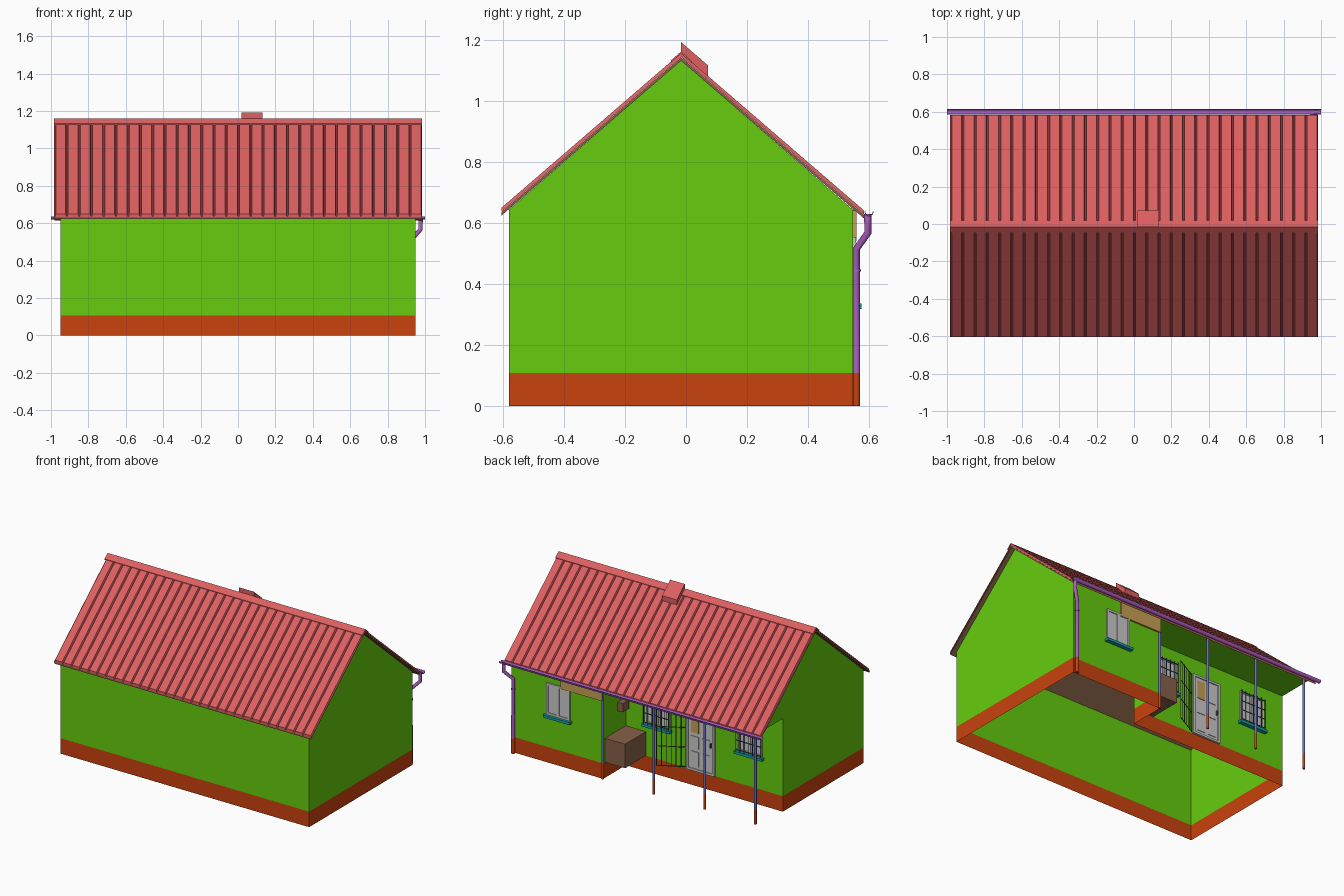
import bpy, bmesh, math
from mathutils import Vector

if "Cube" in bpy.data.objects:
    bpy.data.objects.remove(bpy.data.objects["Cube"])


def mat(name, r, g, b):
    lin = [((c / 255 + 0.055) / 1.055) ** 2.4 for c in (r, g, b)]
    m = bpy.data.materials.new(name)
    m.diffuse_color = (*lin, 1)
    m.use_nodes = True
    m.node_tree.nodes["Principled BSDF"].inputs["Base Color"].default_value = m.diffuse_color
    return m


GREEN = mat("green_render", 102, 205, 14)
ORANGE = mat("plinth_orange", 202, 66, 14)
RED = mat("roof_red", 222, 96, 98)
BROWN = mat("soffit_brown", 135, 98, 72)
PURPLE = mat("gutter_purple", 178, 98, 200)
BLUE = mat("post_blue", 105, 110, 190)
TEAL = mat("sill_teal", 20, 160, 160)
TAN = mat("panel_tan", 200, 160, 85)
DARK = mat("bar_dark", 70, 72, 100)
GATE = mat("gate_green", 60, 100, 40)


def mesh(name, verts, faces, m=None, extra=None, extra_faces=()):
    me = bpy.data.meshes.new(name)
    me.from_pydata(verts, [], faces)
    bm = bmesh.new()
    bm.from_mesh(me)
    bmesh.ops.recalc_face_normals(bm, faces=bm.faces)
    bm.to_mesh(me)
    bm.free()
    ob = bpy.data.objects.new(name, me)
    bpy.context.collection.objects.link(ob)
    if m:
        me.materials.append(m)
    return ob


def box(name, x0, x1, y0, y1, z0, z1, m=None):
    v = [(x, y, z) for x in (x0, x1) for y in (y0, y1) for z in (z0, z1)]
    f = [(0, 1, 3, 2), (4, 6, 7, 5), (0, 4, 5, 1), (2, 3, 7, 6), (0, 2, 6, 4), (1, 5, 7, 3)]
    return mesh(name, v, f, m)


def prism(name, profile, x0, x1, m=None):
    # (y, z) outline extruded along x
    n = len(profile)
    v = [(x, y, z) for x in (x0, x1) for y, z in profile]
    f = [(i, (i + 1) % n, (i + 1) % n + n, i + n) for i in range(n)]
    return mesh(name, v, f + [tuple(range(n)), tuple(range(n, 2 * n))], m)


def tube(name, pts, r, m=None, res=1):
    cu = bpy.data.curves.new(name, 'CURVE')
    cu.dimensions = '3D'
    cu.bevel_depth, cu.bevel_resolution, cu.use_fill_caps = r, res, True
    sp = cu.splines.new('POLY')
    sp.points.add(len(pts) - 1)
    for p, c in zip(sp.points, pts):
        p.co = (*c, 1)
    tmp = bpy.data.objects.new(name + "_curve", cu)
    me = bpy.data.meshes.new_from_object(tmp)
    bpy.data.objects.remove(tmp)
    me.name = name
    ob = bpy.data.objects.new(name, me)
    bpy.context.collection.objects.link(ob)
    me.materials.clear()
    if m:
        me.materials.append(m)
    return ob


YR, SL = -0.016, 0.862           # ridge position and roof slope
YF, YB, YP = -0.58, 0.547, 0.30  # front wall, back wall, porch wall
XE, XB = 0.95, 0.25              # gable walls, porch corner
ZP, ZE = 0.107, 0.643            # plinth top, eaves


def roof_z(y, top):
    return top - abs(y - YR) * SL


# Walls: open sheets around an L-shaped footprint
foot = [(-XE, YF), (XE, YF), (XE, YB), (XB, YB), (XB, YP), (-XE, YP)]
for name, z0, z1, m in (("plinth", 0, ZP, ORANGE), ("walls", ZP, ZE, GREEN)):
    v = [(x, y, z) for z in (z0, z1) for x, y in foot]
    mesh(name, v, [(i, (i + 1) % 6, (i + 1) % 6 + 6, i + 6) for i in range(6)], m)
for x, side in ((-XE, "left"), (XE, "right")):
    g = mesh(side + "_gable", [(x, YF, ZE), (x, YB, ZE), (x, YR, 1.132)], [(0, 1, 2)], GREEN)
    if g.data.polygons[0].normal.x * x < 0:
        g.data.flip_normals()
c = mesh("porch_ceiling", [(-XE, YP, ZE), (XB, YP, ZE), (XB, YB, ZE), (-XE, YB, ZE)],
         [(0, 3, 2, 1)], GREEN)
if c.data.polygons[0].normal.z > 0:
    c.data.flip_normals()

# Roof: brown deck under a ribbed sheet
EF, EB = -0.605, 0.583
prism("roof_deck", [(EF, roof_z(EF, 1.131)), (YR, 1.131), (EB, roof_z(EB, 1.131)),
                    (EB, roof_z(EB, 1.142)), (YR, 1.142), (EF, roof_z(EF, 1.142))],
      -0.98, 0.98, BROWN)
pans, lo, hi = 30, 1.143, 1.157
p = 1.965 / pans
section = []
for i in range(pans):
    x = -0.9825 + i * p
    section += [(x, lo), (x + 0.005, lo), (x + 0.009, hi), (x + p - 0.004, hi)]
section.append((0.9825, lo))
rows = [(EF, True), (EF, False), (YR, False), (EB, False), (EB, True)]
n = len(section)
v = [(x, y, roof_z(y, 1.138 if low else h)) for y, low in rows for x, h in section]
f = [(r * n + i, r * n + i + 1, (r + 1) * n + i + 1, (r + 1) * n + i)
     for r in range(4) for i in range(n - 1)]
sheet = mesh("roof_sheet", v, f, RED)
if sum(q.normal.z * q.area for q in sheet.data.polygons) < 0:
    sheet.data.flip_normals()

# Ridge cap and roof vent
a, b = YR - 0.033, YR + 0.035
prism("ridge_cap", [(a, roof_z(a, 1.154)), (YR, 1.154), (b, roof_z(b, 1.154)),
                    (b, roof_z(b, 1.161)), (YR, 1.161), (a, roof_z(a, 1.161))],
      -0.985, 0.985, RED)
prism("roof_vent", [(YR, 1.15), (YR, 1.192), (0.072, 1.116), (0.072, 1.07)], 0.02, 0.132, RED)

# Gutter: half-round trough
arc = [(math.cos(t * math.pi / 6 + math.pi), math.sin(t * math.pi / 6 + math.pi)) for t in range(7)]
outer = [(0.6 + 0.015 * y, 0.637 + 0.017 * z) for y, z in arc]
inner = [(0.6 + 0.012 * y, 0.637 + 0.013 * z) for y, z in reversed(arc)]
prism("gutter", outer + inner, -1, 1, PURPLE)

# Downspout with an orange foot
px, py = 0.93, 0.559
tube("downspout", [(0.976, 0.596, 0.628), (0.976, 0.596, 0.567), (px, py, 0.515), (px, py, ZP)],
     0.012, PURPLE, 2)
tube("downspout_foot", [(px, py, ZP), (px, py, 0)], 0.012, ORANGE, 2)
tube("downspout_collar", [(px, py, 0.44), (px, py, 0.447)], 0.0145, PURPLE, 2)

# Porch posts
for i in range(4):
    x = -0.915 + i * 0.389
    tube(f"post_{i}", [(x, 0.548, ZP), (x, 0.548, ZE)], 0.009, BLUE)
    tube(f"post_foot_{i}", [(x, 0.548, 0), (x, 0.548, ZP)], 0.009, ORANGE)

# Tan fascia panel, porch chest and meter box
box("fascia_panel", XB, 0.57, YB, 0.558, 0.54, 0.64, TAN)
box("porch_chest", 0.096, XB, YP, 0.527, ZP, 0.273, BROWN)
box("meter_box", 0.21, XB, 0.32, 0.39, 0.41, 0.47, BROWN)


def frame(name, x0, x1, y, z0, z1, w, d):
    box(name + "_left", x0, x0 + w, y, y + d, z0, z1)
    box(name + "_right", x1 - w, x1, y, y + d, z0, z1)
    box(name + "_top", x0 + w, x1 - w, y, y + d, z1 - w, z1)
    box(name + "_bottom", x0 + w, x1 - w, y, y + d, z0, z0 + w)


def window(name, x0, x1, y, barred):
    z0, z1 = 0.335, 0.553
    box(name + "_pane", x0, x1, y, y + 0.004, z0, z1)
    frame(name + "_frame", x0, x1, y, z0, z1, 0.014, 0.01)
    xm = (x0 + x1) / 2
    box(name + "_mullion", xm - 0.009, xm + 0.009, y, y + 0.01, z0, z1)
    box(name + "_sill", x0 - 0.012, x1 + 0.012, y, y + 0.028, z0 - 0.018, z0, TEAL)
    if barred:
        for i in range(7):
            x = x0 + (x1 - x0) * i / 6
            tube(f"{name}_bar_{i}", [(x, y + 0.02, z0), (x, y + 0.02, z1)], 0.003, DARK, 0)
        for i in range(4):
            z = z0 + 0.012 + i * 0.064
            tube(f"{name}_rail_{i}", [(x0, y + 0.02, z), (x1, y + 0.02, z)], 0.003, DARK, 0)


window("block_window", 0.5, 0.68, YB, False)
window("porch_window_a", -0.09, 0.1, YP, True)
window("porch_window_b", -0.795, -0.605, YP, True)

# Door: frame, leaf, raised panels, tan glazing and handle
frame("door_frame", -0.435, -0.22, YP, ZP, 0.53, 0.015, 0.014)
box("door_leaf", -0.42, -0.235, YP, YP + 0.007, ZP, 0.52)
for i, (z0, z1) in enumerate(((0.14, 0.24), (0.265, 0.345), (0.37, 0.495))):
    box(f"door_panel_right_{i}", -0.4, -0.34, YP, YP + 0.011, z0, z1)
    box(f"door_panel_left_{i}", -0.315, -0.255, YP, YP + 0.011, z0, z1, TAN if i == 2 else None)
box("door_handle", -0.413, -0.405, YP, YP + 0.022, 0.3, 0.33, DARK)

# Barred gate swung open beside the door
hinge, free = Vector((-0.212, 0.305, 0)), Vector((-0.05, 0.392, 0))
for i in range(7):
    q = hinge.lerp(free, i / 6)
    tube(f"gate_bar_{i}", [(q.x, q.y, ZP + 0.005), (q.x, q.y, 0.525)], 0.003, GATE, 0)
for i in range(4):
    z = 0.115 + i * 0.135
    tube(f"gate_rail_{i}", [(hinge.x, hinge.y, z), (free.x, free.y, z)], 0.003, GATE, 0)
